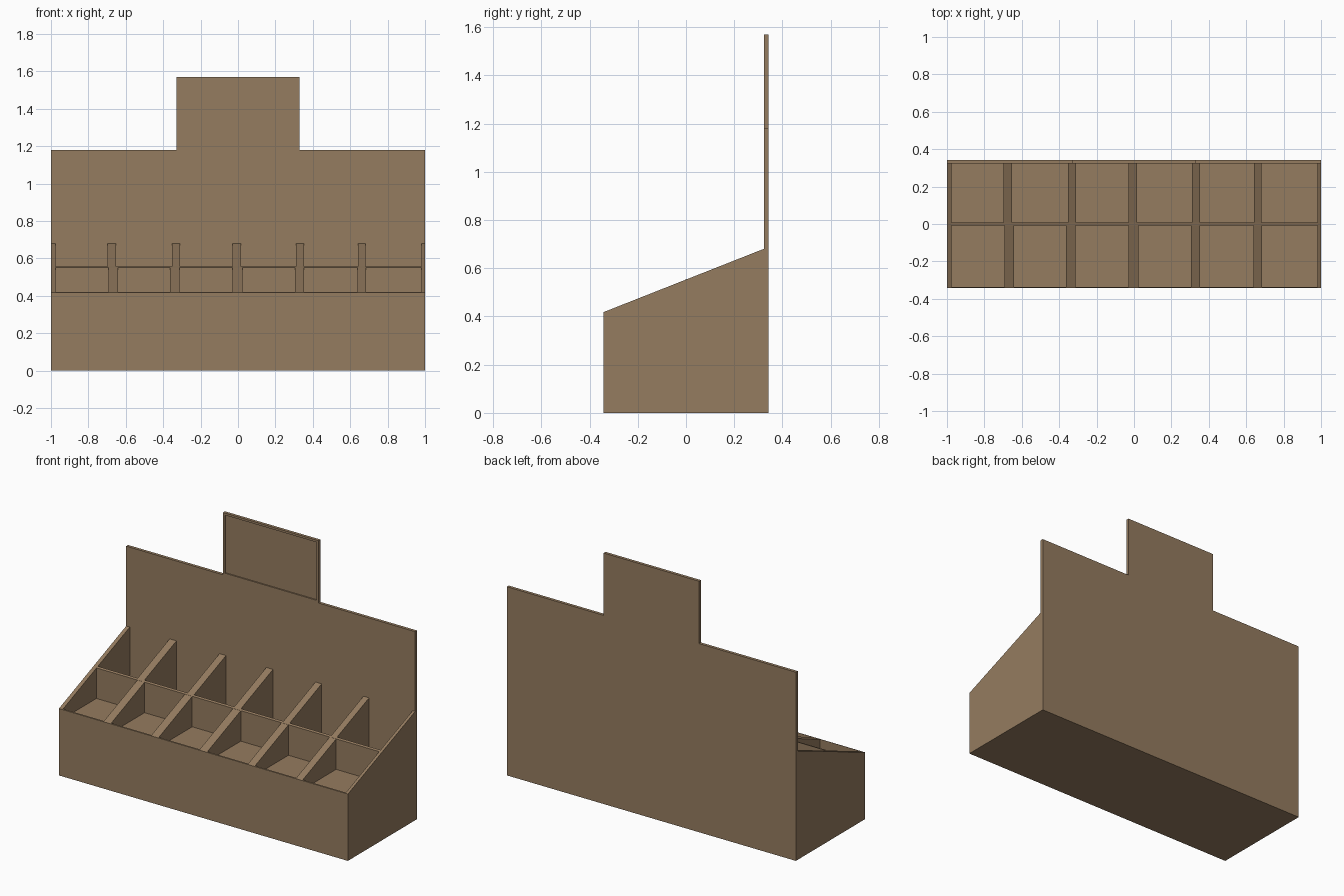
import bpy, bmesh

if "Cube" in bpy.data.objects:
    bpy.data.objects.remove(bpy.data.objects["Cube"])

card = bpy.data.materials.new("cardboard")
card.diffuse_color = (0.30, 0.20, 0.115, 1)
card.use_nodes = True
card.node_tree.nodes["Principled BSDF"].inputs["Base Color"].default_value = card.diffuse_color

HALF_D = 0.342            # half depth of the stand
FLOOR = 0.36              # height of the compartment floors
PANEL_Y = 0.323           # front face of the back panel


def slope(y):
    """Height of the slanted rim at depth y."""
    return 0.418 + (y + HALF_D) / (2 * HALF_D) * 0.270


def finish(bm, name):
    bmesh.ops.recalc_face_normals(bm, faces=bm.faces[:])
    mesh = bpy.data.meshes.new(name)
    bm.to_mesh(mesh)
    bm.free()
    mesh.materials.append(card)
    ob = bpy.data.objects.new(name, mesh)
    bpy.context.collection.objects.link(ob)
    return ob


def prism(name, x0, x1, y0, y1, z0, za, zb, inset=None):
    """Block with top height za at y0 and zb at y1; inset = (margin, depth) of a front recess."""
    bm = bmesh.new()
    prof = [(y0, z0), (y1, z0), (y1, zb), (y0, za)]
    face = bm.faces.new([bm.verts.new((x0, y, z)) for y, z in prof])
    ext = bmesh.ops.extrude_face_region(bm, geom=[face])
    verts = [v for v in ext["geom"] if isinstance(v, bmesh.types.BMVert)]
    bmesh.ops.translate(bm, verts=verts, vec=(x1 - x0, 0, 0))
    bmesh.ops.recalc_face_normals(bm, faces=bm.faces[:])
    if inset:
        front = min(bm.faces, key=lambda f: f.calc_center_median().y)
        bmesh.ops.inset_region(bm, faces=[front], thickness=inset[0])
        ring = bmesh.ops.extrude_face_region(bm, geom=[front])
        verts = [v for v in ring["geom"] if isinstance(v, bmesh.types.BMVert)]
        bmesh.ops.translate(bm, verts=verts, vec=(0, inset[1], 0))
        if front.is_valid:
            bmesh.ops.delete(bm, geom=[front], context='FACES_ONLY')
    return finish(bm, name)


def sloped(name, x0, x1, y0, y1, z0):
    return prism(name, x0, x1, y0, y1, z0, slope(y0), slope(y1))


# outer side walls run the full depth up to the back panel
sloped("left_side", -1.0, -0.975, -HALF_D, PANEL_Y, 0)
sloped("right_side", 0.982, 1.0, -HALF_D, PANEL_Y, 0)

# solid base, front wall and the thin partition between the two rows
prism("base", -0.975, 0.982, -0.336, PANEL_Y, 0, FLOOR, FLOOR)
sloped("front_wall", -0.975, 0.982, -HALF_D, -0.336, 0)
prism("row_partition", -0.975, 0.982, -0.007, 0.007, FLOOR, 0.551, slope(0.007))

# column dividers of each row, slightly staggered as (start, end) in x
front_row = [(-0.692, -0.642), (-0.363, -0.312), (-0.029, 0.024), (0.306, 0.354), (0.639, 0.684)]
back_row = [(-0.699, -0.652), (-0.354, -0.309), (-0.030, 0.016), (0.310, 0.353), (0.642, 0.681)]
for row, cols, y0, y1 in (("front", front_row, -0.336, -0.007),
                          ("back", back_row, 0.007, PANEL_Y)):
    for i, (x0, x1) in enumerate(cols):
        sloped(f"{row}_divider_{i + 1}", x0, x1, y0, y1, FLOOR)

# back panel and the header board with a shallow recessed face
prism("back_panel", -1, 1, PANEL_Y, HALF_D, 0, 1.18, 1.18)
prism("header_board", -0.33, 0.33, PANEL_Y, HALF_D, 1.18, 1.57, 1.57, inset=(0.019, 0.008))
